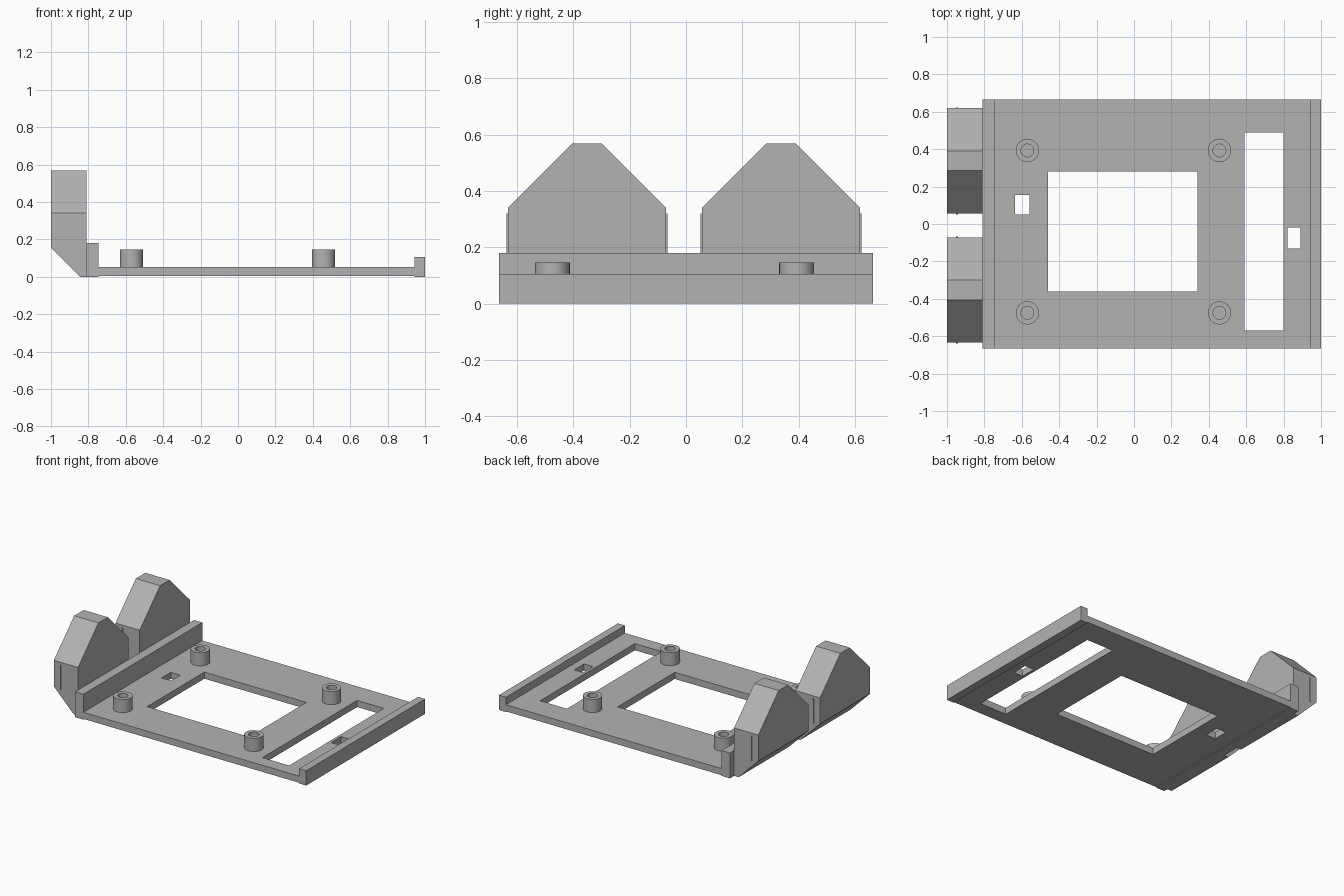
import bpy, bmesh, math
from mathutils import Vector

if "Cube" in bpy.data.objects:
    bpy.data.objects.remove(bpy.data.objects["Cube"])

grey = bpy.data.materials.new("plain grey")
grey.diffuse_color = (0.45, 0.45, 0.45, 1)
grey.use_nodes = True
grey.node_tree.nodes["Principled BSDF"].inputs["Base Color"].default_value = grey.diffuse_color


def finish(name, bm):
    bmesh.ops.recalc_face_normals(bm, faces=bm.faces)
    mesh = bpy.data.meshes.new(name)
    bm.to_mesh(mesh)
    bm.free()
    mesh.materials.append(grey)
    ob = bpy.data.objects.new(name, mesh)
    bpy.context.collection.objects.link(ob)
    return ob


def box(name, x0, x1, y0, y1, z0, z1):
    bm = bmesh.new()
    bmesh.ops.create_cube(bm, size=1)
    for v in bm.verts:
        v.co = ((x0 + x1) / 2 + v.co.x * (x1 - x0),
                (y0 + y1) / 2 + v.co.y * (y1 - y0),
                (z0 + z1) / 2 + v.co.z * (z1 - z0))
    return finish(name, bm)


HALF = 0.665

# Base plate: a sheet with rectangular windows, thickened
holes = [(-0.46, 0.34, -0.36, 0.28), (0.59, 0.80, -0.57, 0.49),
         (-0.635, -0.56, 0.05, 0.155), (0.82, 0.89, -0.13, -0.02)]
xs = sorted({-0.745, 0.945} | {v for h in holes for v in h[:2]})
ys = sorted({-HALF, HALF} | {v for h in holes for v in h[2:]})
bm = bmesh.new()
for xa, xb in zip(xs, xs[1:]):
    for ya, yb in zip(ys, ys[1:]):
        cx, cy = (xa + xb) / 2, (ya + yb) / 2
        if not any(h[0] < cx < h[1] and h[2] < cy < h[3] for h in holes):
            bm.faces.new([bm.verts.new((x, y, 0.005)) for x, y in
                          ((xa, ya), (xb, ya), (xb, yb), (xa, yb))])
bmesh.ops.remove_doubles(bm, verts=bm.verts, dist=1e-5)
top = bmesh.ops.extrude_face_region(bm, geom=bm.faces[:], use_keep_orig=True)
for v in top["geom"]:
    if isinstance(v, bmesh.types.BMVert):
        v.co.z = 0.052
finish("base_plate", bm)

# Rails along both ends
box("tall_rail", -0.81, -0.745, -HALF, HALF, 0, 0.18)
box("low_rail", 0.945, 1.0, -HALF, HALF, 0, 0.105)

# Hollow standoff posts, turned from a ring profile
profile = [(0.034, 0.052), (0.034, 0.145), (0.062, 0.145), (0.062, 0.052)]
SEG = 32
for px in (-0.57, 0.457):
    for py in (-0.475, 0.393):
        bm = bmesh.new()
        rings = [[bm.verts.new((px + r * math.cos(math.tau * i / SEG),
                                py + r * math.sin(math.tau * i / SEG), z))
                  for i in range(SEG)] for r, z in profile]
        for a, b in zip(rings, rings[1:]):
            for i in range(SEG):
                j = (i + 1) % SEG
                bm.faces.new((a[i], a[j], b[j], b[i]))
        post = finish("standoff_post", bm)
        bpy.ops.object.select_all(action='DESELECT')
        post.select_set(True)
        bpy.context.view_layer.objects.active = post
        bpy.ops.object.shade_smooth_by_angle(angle=math.radians(40))

# Bracket ears: pointed profile with the lower outer corner cut off
for yc in (-0.352, 0.338):
    outline = [(-0.281, 0), (0.281, 0), (0.281, 0.34),
               (0.053, 0.568), (-0.053, 0.568), (-0.281, 0.34)]
    bm = bmesh.new()
    face = bm.faces.new([bm.verts.new((-1, yc + y, z)) for y, z in outline])
    ext = bmesh.ops.extrude_face_region(bm, geom=[face], use_keep_orig=True)
    for v in ext["geom"]:
        if isinstance(v, bmesh.types.BMVert):
            v.co.x = -0.81
    cut = bmesh.ops.bisect_plane(
        bm, geom=bm.verts[:] + bm.edges[:] + bm.faces[:],
        plane_co=Vector((-1, 0, 0.155)), plane_no=Vector((-1, 0, -1)),
        clear_outer=True)
    edges = [e for e in cut["geom_cut"] if isinstance(e, bmesh.types.BMEdge)]
    bmesh.ops.holes_fill(bm, edges=edges, sides=0)
    finish("bracket_ear", bm)
    # Thin ribs on both sides of the ear
    for s in (-1, 1):
        ya, yb = sorted((yc + s * 0.275, yc + s * 0.286))
        box("ear_rib", -0.952, -0.942, ya, yb, 0.145, 0.32)
